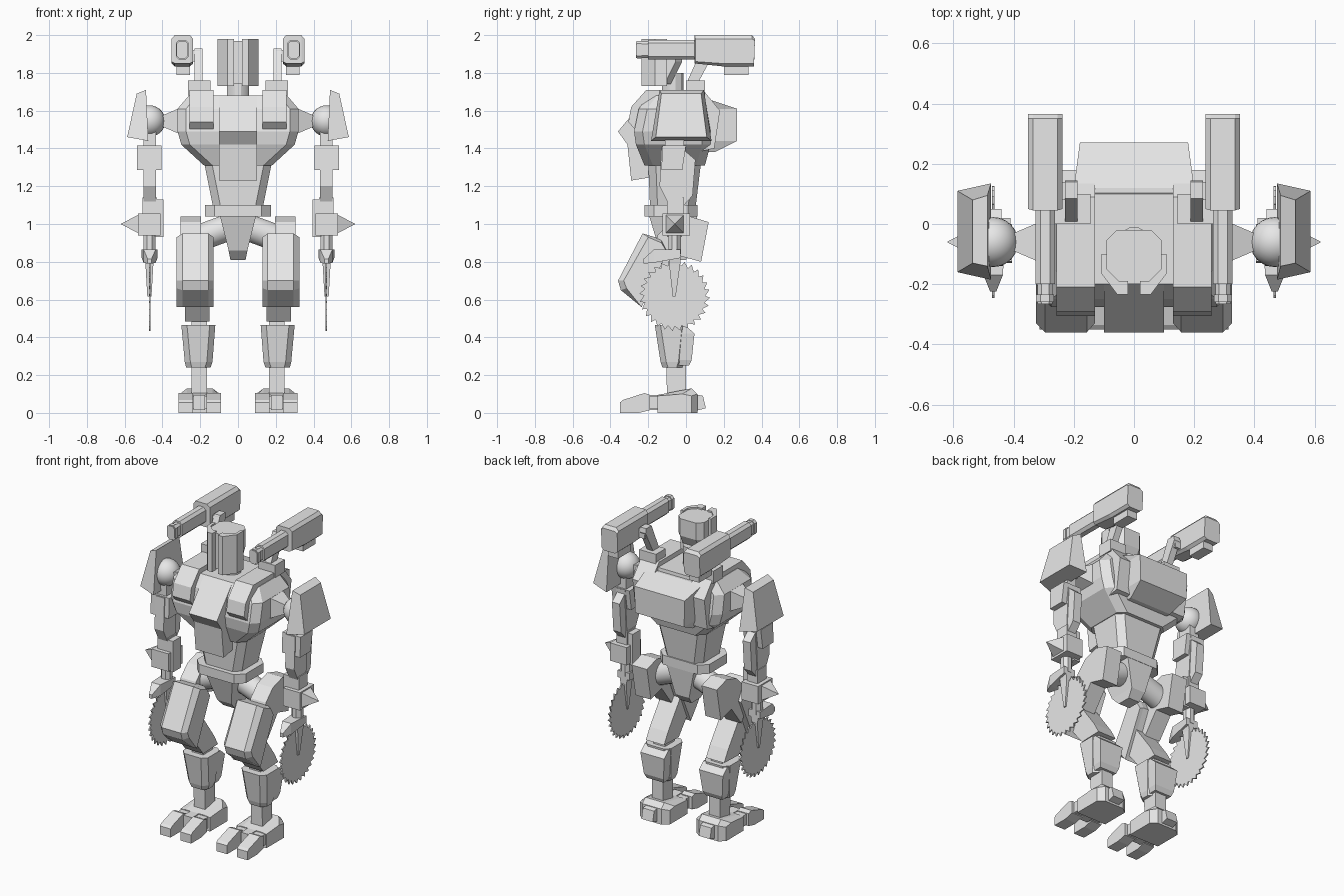
import bpy, bmesh, math
from mathutils import Vector

default_cube = bpy.data.objects.get("Cube")
if default_cube:
    bpy.data.objects.remove(default_cube, do_unlink=True)

GREY = (0.8, 0.8, 0.8, 1.0)
metal = bpy.data.materials.new("light grey metal")
metal.use_nodes = True
metal.diffuse_color = GREY
metal.node_tree.nodes["Principled BSDF"].inputs["Base Color"].default_value = GREY


def finish(name, bm, pair=False, smooth=False):
    """Turn a bmesh into an object, optionally mirrored across x."""
    bmesh.ops.recalc_face_normals(bm, faces=bm.faces)
    mesh = bpy.data.meshes.new(name)
    bm.to_mesh(mesh)
    bm.free()
    mesh.materials.append(metal)
    obj = bpy.data.objects.new(name, mesh)
    bpy.context.collection.objects.link(obj)
    if pair:
        mirror = obj.modifiers.new("mirror", 'MIRROR')
        mirror.use_mirror_merge = False
    if smooth:
        bpy.ops.object.select_all(action='DESELECT')
        obj.select_set(True)
        bpy.context.view_layer.objects.active = obj
        bpy.ops.object.shade_smooth_by_angle()
    return obj


def skin(name, rings, **options):
    """Join rings of equal length into a closed solid."""
    bm = bmesh.new()
    loops = [[bm.verts.new(point) for point in ring] for ring in rings]
    count = len(loops[0])
    for lower, upper in zip(loops, loops[1:]):
        for i in range(count):
            j = (i + 1) % count
            bm.faces.new((lower[i], lower[j], upper[j], upper[i]))
    bm.faces.new(loops[0][::-1])
    bm.faces.new(loops[-1])
    return finish(name, bm, **options)


def side_loft(name, sections, **options):
    """Join (x, profile) sections, each profile a list of (y, z)."""
    return skin(name, [[(x, y, z) for y, z in profile] for x, profile in sections], **options)


def side_prism(name, left, right, profile, **options):
    """Extrude a (y, z) profile along x."""
    return side_loft(name, [(left, profile), (right, profile)], **options)


def upright_prism(name, bottom, top, outline, **options):
    """Extrude an (x, y) outline along z."""
    return skin(name, [[(x, y, z) for x, y in outline] for z in (bottom, top)], **options)


def tower(name, levels, corner=0, **options):
    """Loft rectangles given as (z, left, right, front, back) with cut corners."""
    rings = []
    for z, l, r, f, b in levels:
        c = corner
        if c:
            plan = [(l + c, f), (r - c, f), (r, f + c), (r, b - c),
                    (r - c, b), (l + c, b), (l, b - c), (l, f + c)]
        else:
            plan = [(l, f), (r, f), (r, b), (l, b)]
        rings.append([(x, y, z) for x, y in plan])
    return skin(name, rings, **options)


def box(name, x, y, z, **options):
    return tower(name, [(z[0], *x, *y), (z[1], *x, *y)], **options)


def rod(name, start, end, r_start, r_end, sides, **options):
    """Straight bar or cone between two points."""
    start, end = Vector(start), Vector(end)
    turn = (end - start).to_track_quat('Z', 'Y')
    angles = [(i + 0.5) * math.tau / sides for i in range(sides)]
    rings = [[centre + turn @ Vector((math.cos(a) * r, math.sin(a) * r, 0)) for a in angles]
             for centre, r in ((start, r_start), (end, r_end))]
    return skin(name, rings, **options)


# Torso
tower("chest", [(1.31, -.18, .18, -.22, .10), (1.42, -.3, .3, -.265, .13), (1.49, -.32, .32, -.275, .13),
                (1.61, -.32, .32, -.25, .11), (1.68, -.26, .26, -.2, .1)], corner=.045)
side_prism("chest_front_plate", -.1, .1, [(-.2, 1.68), (-.36, 1.49), (-.31, 1.42), (-.1, 1.42), (-.1, 1.68)])
side_prism("chest_pod", .13, .257, [(-.21, 1.71), (-.29, 1.62), (-.305, 1.54), (-.265, 1.495), (.05, 1.38),
                                    (.15, 1.4), (.18, 1.6), (.09, 1.71)], pair=True)
tower("backpack", [(1.38, -.15, .15, .05, .15), (1.44, -.175, .175, .05, .27),
                   (1.61, -.18, .18, .05, .27), (1.66, -.2, .2, .05, .12)])
tower("abdomen", [(1.08, -.13, .13, -.19, .05), (1.33, -.18, .18, -.2, .08)], corner=.04)
side_prism("belly_plate", -.1, .1, [(-.31, 1.42), (-.29, 1.23), (-.17, 1.25), (-.17, 1.42)])
box("waist_belt", (-.175, .175), (-.22, .06), (1.04, 1.1), corner=.05)
tower("pelvis", [(.81, -.04, .04, -.09, .0), (.86, -.05, .05, -.14, .04), (1.06, -.1, .1, -.2, .06)])

# Head
rod("neck", (0, -.07, 1.66), (0, -.07, 1.8), .06, .06, 12, smooth=True)
tower("head", [(1.74, -.092, .092, -.2, -.08), (1.86, -.092, .092, -.2, -.02),
               (1.97, -.092, .092, -.2, -.02)], corner=.035)
upright_prism("face_guard", 1.73, 1.98, [(.09, -.1), (.108, -.1), (.108, -.165), (.055, -.235), (.02, -.235),
                                        (.02, -.19), (.05, -.19), (.09, -.15)], pair=True)

# Shoulder guns
box("gun_mount", (.145, .265), (0, .1), (1.68, 1.76), pair=True)
side_prism("gun_strut", .187, .23, [(0, 1.74), (.06, 1.74), (.145, 1.9), (.14, 1.93), (.085, 1.93)], pair=True)
box("gun_pivot", (.2, .26), (.08, .14), (1.86, 1.92), pair=True)
GUN_SIDE = [(.05, 1.86), (.19, 1.85), (.36, 1.85), (.365, 1.97), (.35, 1.98), (.05, 1.98)]
GUN_CORE = [(.045, 1.85), (.19, 1.835), (.36, 1.835), (.365, 1.98), (.35, 2), (.045, 2)]
side_loft("gun_body", [(.237, GUN_SIDE), (.255, GUN_CORE), (.335, GUN_CORE), (.352, GUN_SIDE)], pair=True)
box("gun_magazine", (.255, .325), (.2, .33), (1.79, 1.86), pair=True)
BARREL = .295


def barrel_part(name, half_width, low, high, front, back):
    """Upright eight-sided tube section lying along y."""
    w, c = half_width, half_width * .5
    outline = [(-w, low + c), (-c, low), (c, low), (w, low + c),
               (w, high - c), (c, high), (-c, high), (-w, high - c)]
    skin(name, [[(BARREL + x, y, z) for x, z in outline] for y in (front, back)], pair=True)


barrel_part("gun_barrel", .033, 1.87, 1.975, -.2, .06)
barrel_part("barrel_tip", .025, 1.88, 1.965, -.265, -.19)
barrel_part("muzzle_ring", .03, 1.875, 1.97, -.26, -.235)

# Shoulders
ARM = .468
DEPTH = -.06
rod("shoulder_cone", (.28, DEPTH, 1.545), (.4, DEPTH, 1.545), .115, .042, 4, pair=True)
ball = bmesh.new()
bmesh.ops.create_uvsphere(ball, u_segments=24, v_segments=14, radius=.083)
bmesh.ops.translate(ball, verts=ball.verts, vec=(ARM, DEPTH, 1.545))
finish("shoulder_ball", ball, pair=True, smooth=True)
skin("shoulder_armour", [
    [(.475, -.185, 1.44), (.475, .135, 1.44), (.487, .095, 1.71), (.487, -.14, 1.71)],
    [(.587, -.16, 1.46), (.587, .11, 1.46), (.536, .08, 1.69), (.536, -.13, 1.69)]], pair=True)

# Arms
box("upper_arm", (.435, .5), (-.11, -.01), (1.38, 1.5), pair=True)
side_prism("elbow", .405, .535, [(-.125, 1.415), (-.13, 1.285), (-.02, 1.285), (0, 1.415)], pair=True)
side_prism("upper_forearm", .435, .5, [(-.13, 1.41), (-.14, 1.2), (-.09, 1.1), (-.02, 1.1), (0, 1.41)], pair=True)
side_prism("forearm_guard", .44, .495, [(-.02, 1.4), (.05, 1.34), (.035, 1.15), (-.01, 1.1), (-.05, 1.15)], pair=True)
box("lower_forearm", (.43, .505), (-.1, -.01), (1.04, 1.14), pair=True)
box("wrist_block", (.41, .53), (-.125, .02), (.94, 1.055), pair=True)
box("wrist_inner_plate", (.395, .44), (-.1, -.02), (.93, 1.13), pair=True)
rod("wrist_spike", (.525, DEPTH, 1), (.62, DEPTH, 1), .07, .002, 4, pair=True)
rod("hand_stem", (ARM, DEPTH, .84), (ARM, DEPTH, .95), .035, .035, 8, pair=True)

# Saws
skin("saw_holder", [[(ARM - w, y, low), (ARM + w, y, low), (ARM + w, y, high), (ARM - w, y, high)]
                    for y, w, low, high in ((-.225, .01, .79, .815), (-.17, .032, .795, .865),
                                            (-.03, .042, .82, .865))], pair=True)
tower("saw_arm", [(.615, ARM - .01, ARM + .012, -.07, -.055), (.79, ARM - .02, ARM + .022, -.09, -.03),
                  (.84, ARM - .03, ARM + .03, -.09, -.03)], pair=True)
TEETH = 28
blade = []
for tooth in range(TEETH):
    for shift, radius in ((0, .162), (.75, .187)):
        angle = (tooth + shift) * math.tau / TEETH
        blade.append((DEPTH + radius * math.cos(angle), .62 + radius * math.sin(angle)))
side_prism("saw_blade", ARM - .004, ARM + .004, blade, pair=True)

# Legs
rod("hip_joint", (.03, -.04, .99), (.22, -.04, .92), .072, .072, 16, pair=True, smooth=True)
side_prism("hip", .195, .305, [(-.2, .8), (-.15, .94), (-.08, 1.01), (.02, 1.04), (.12, 1.01),
                              (.08, .8), (-.03, .83), (-.13, .7)], pair=True)
THIGH_SIDE = [(-.2, .93), (-.33, .7), (-.315, .66), (-.235, .56), (-.1, .85), (-.13, .9)]
THIGH_CORE = [(-.23, .95), (-.36, .7), (-.345, .65), (-.235, .56), (-.1, .86), (-.13, .92)]
side_loft("thigh", [(.13, THIGH_SIDE), (.157, THIGH_CORE), (.295, THIGH_CORE), (.325, THIGH_SIDE)], pair=True)
side_prism("knee", .15, .28, [(-.25, .62), (-.16, .74), (-.03, .56), (.01, .49), (-.14, .485)], pair=True)
box("knee_pin", (.165, .245), (-.12, -.02), (.44, .5), pair=True)
tower("shin", [(.24, .145, .275, -.125, -.02), (.27, .135, .282, -.135, -.01), (.465, .12, .3, -.165, .01)],
      corner=.03, pair=True)
tower("calf", [(.25, .15, .27, -.05, .015), (.28, .14, .28, -.05, .03), (.42, .125, .295, -.05, .045),
               (.46, .125, .295, -.05, .0)], pair=True)
tower("ankle", [(.08, .165, .245, -.1, .0), (.26, .165, .245, -.105, .0)], pair=True)

# Feet
FOOT_SIDE = [(-.15, 0), (-.15, .09), (-.02, .1), (.03, .09), (.03, 0)]
FOOT_CORE = [(-.15, 0), (-.15, .095), (.03, .13), (.06, .1), (.06, 0)]
side_loft("foot", [(.095, FOOT_SIDE), (.135, FOOT_CORE), (.27, FOOT_CORE), (.308, FOOT_SIDE)], pair=True)
box("toe_bridge", (.11, .3), (-.21, -.13), (.02, .09), pair=True)
box("middle_toe", (.175, .235), (-.22, -.14), (.015, .095), pair=True)
side_prism("heel", .165, .245, [(.04, .1), (.09, .09), (.105, .025), (.05, .01)], pair=True)
for inner in (.09, .237):
    side_prism("toe", inner, inner + .077, [(-.35, 0), (-.35, .055), (-.335, .068), (-.22, .105),
                                          (-.19, .095), (-.19, .015), (-.25, 0)], pair=True)
